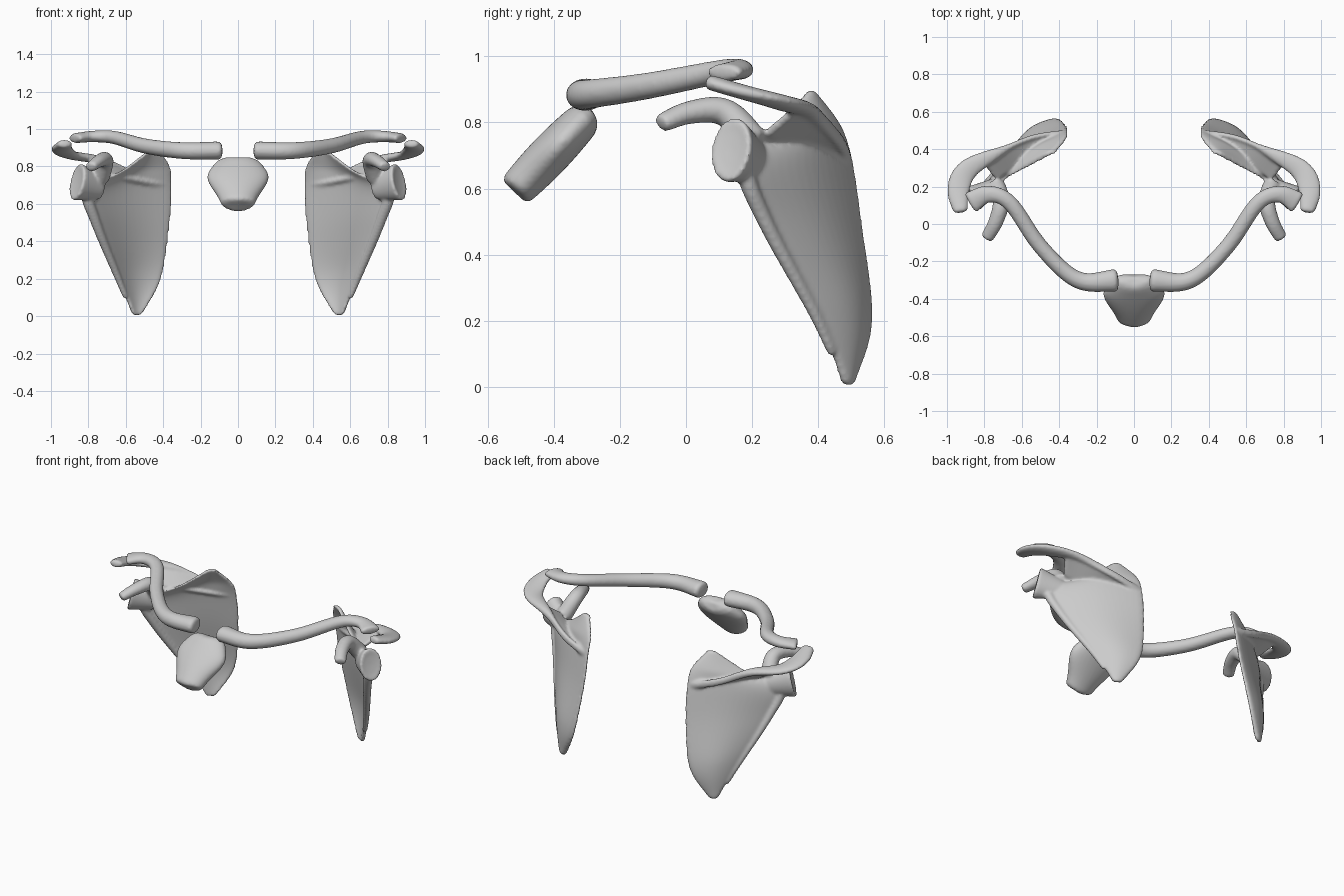
import bpy, bmesh
from math import sin, cos, pi
from mathutils import Vector

if "Cube" in bpy.data.objects:
    bpy.data.objects.remove(bpy.data.objects["Cube"], do_unlink=True)

bone = bpy.data.materials.new("bone_grey")
bone.use_nodes = True
grey = (0.6, 0.6, 0.6, 1)
bone.diffuse_color = grey
bone.node_tree.nodes["Principled BSDF"].inputs["Base Color"].default_value = grey


def spline(*points, steps=6):
    """Smooth path passing through a few points."""
    pts = [Vector(p) for p in points]
    pts = [2 * pts[0] - pts[1]] + pts + [2 * pts[-1] - pts[-2]]
    path = []
    for a, b, c, d in zip(pts, pts[1:], pts[2:], pts[3:]):
        for k in range(steps):
            t = k / steps
            path.append(b + (c - a) * t / 2 + (a - b * 2.5 + c * 2 - d / 2) * t ** 2
                        + ((b - c) * 3 + d - a) / 2 * t ** 3)
    return path + [pts[-2]]


def tube(path, width, height, up=(0, 0, 1), sides=12):
    """Elliptical rings along a path; half width and half height are rules of t."""
    rings = []
    last = len(path) - 1
    for i, centre in enumerate(path):
        along = (path[min(i + 1, last)] - path[max(i - 1, 0)]).normalized()
        across = along.cross(Vector(up)).normalized()
        top = across.cross(along)
        turns = [2 * pi * k / sides for k in range(sides)]
        rings.append([centre + across * width(i / last) * cos(a)
                      + top * height(i / last) * sin(a) for a in turns])
    return rings


def sheet(starts, ends, normal, thick, bulge, n=7):
    """Thin closed rings spanning between two edge paths."""
    normal = Vector(normal).normalized()
    rings = []
    for a, b in zip(starts, ends):
        arch = normal * bulge * min(1, (b - a).length * 3)
        mid = [a.lerp(b, k / n) + arch * sin(pi * k / n) for k in range(n + 1)]
        rings.append([p + normal * thick for p in mid]
                     + [p - normal * thick for p in reversed(mid)])
    return rings


def make(name, lofts, side=1):
    """Skin all ring sets, then fuse them into one smooth bone."""
    bm = bmesh.new()
    for rings in lofts:
        loops = [[bm.verts.new((p.x * side, p.y, p.z)) for p in r] for r in rings]
        for a, b in zip(loops, loops[1:]):
            for k in range(len(a)):
                bm.faces.new((a[k - 1], a[k], b[k], b[k - 1]))
        bm.faces.new(loops[0])
        bm.faces.new(loops[-1])
    bmesh.ops.recalc_face_normals(bm, faces=bm.faces)
    mesh = bpy.data.meshes.new(name)
    bm.to_mesh(mesh)
    bm.free()
    mesh.materials.append(bone)
    ob = bpy.data.objects.new(name, mesh)
    bpy.context.collection.objects.link(ob)
    rounding = ob.modifiers.new("round", "SUBSURF")
    rounding.levels = rounding.render_levels = 1
    fuse = ob.modifiers.new("fuse", "REMESH")
    fuse.mode, fuse.voxel_size, fuse.use_smooth_shade = "VOXEL", 0.009, True
    soften = ob.modifiers.new("soften", "SMOOTH")
    soften.iterations = 4


# Collar bone: S-shaped rod, swollen at the ends and flattened outwards
collar = tube(spline((.08, -.3, .885), (.3, -.3, .885), (.5, -.12, .91),
                     (.66, .11, .955), (.78, .16, .96), (.88, .11, .95)),
              lambda t: .043 + .024 * abs(2 * t - 1) ** 3,
              lambda t: .052 - .025 * t)

# Shoulder blade plate between its inner and outer borders, bottom to top
inner = spline((.52, .5, 0), (.41, .56, .2), (.36, .53, .5),
               (.35, .5, .7), (.36, .46, .8), (.43, .38, .9))
outer = spline((.56, .48, 0), (.64, .4, .2), (.76, .24, .5),
               (.8, .18, .68), (.62, .28, .78), (.46, .37, .9))
blade = sheet(inner, outer, (.6, .8, 0), .013, .04)

# Thickened outer border
border = tube(outer[3:18], lambda t: .015 + .02 * t, lambda t: .015 + .015 * t, (0, 1, 0))

# Crest across the back, widening into the flat shoulder tip
spine = spline((.37, .49, .69), (.55, .46, .75), (.73, .38, .83),
               (.89, .29, .86), (.94, .18, .89), (.925, .06, .925))
crest = tube(spine, lambda t: .015 + .05 * sin(pi * max(0, 1.25 * t - .4)), lambda t: .024)

# Ridge wall joining the crest to the plate
foot = spline((.38, .48, .69), (.74, .23, .76), steps=15)
ridge = sheet(foot, spine[:16], (-.2, -.4, .8), .014, 0)

# Socket: neck flaring to a shallow oval dish
neck = tube(spline((.72, .22, .68), (.87, .13, .72)),
            lambda t: .035 + .042 * t, lambda t: .06 + .05 * t)
neck.append([p.lerp(Vector((.84, .15, .71)), .4) for p in neck[-1]])

# Hooked process in front of the socket
hook = tube(spline((.74, .21, .73), (.71, .12, .83), (.74, .01, .83), (.79, -.08, .795)),
            lambda t: .053 - .017 * t, lambda t: .053 - .025 * t, (0, .3, 1))

for label, side in (("left", 1), ("right", -1)):
    make(label + "_collar_bone", [collar], side)
    make(label + "_shoulder_blade", [blade, border, crest, ridge, neck, hook], side)

# Upper breastbone: tapering plate, notched along its top and bottom edges
plate = tube(spline((0, -.3, .82), (0, -.53, .58), steps=8),
             lambda t: .1 - .01 * t + .075 * sin(pi * t ** .6) ** 2,
             lambda t: .055 + .01 * sin(pi * t), (0, -1, 1), sides=16)
for ring, lift in ((plate[0], .3), (plate[-1], .15)):
    for p in ring:
        p += Vector((0, 1, 1)) * abs(p.x) * lift
make("upper_breastbone", [plate])
